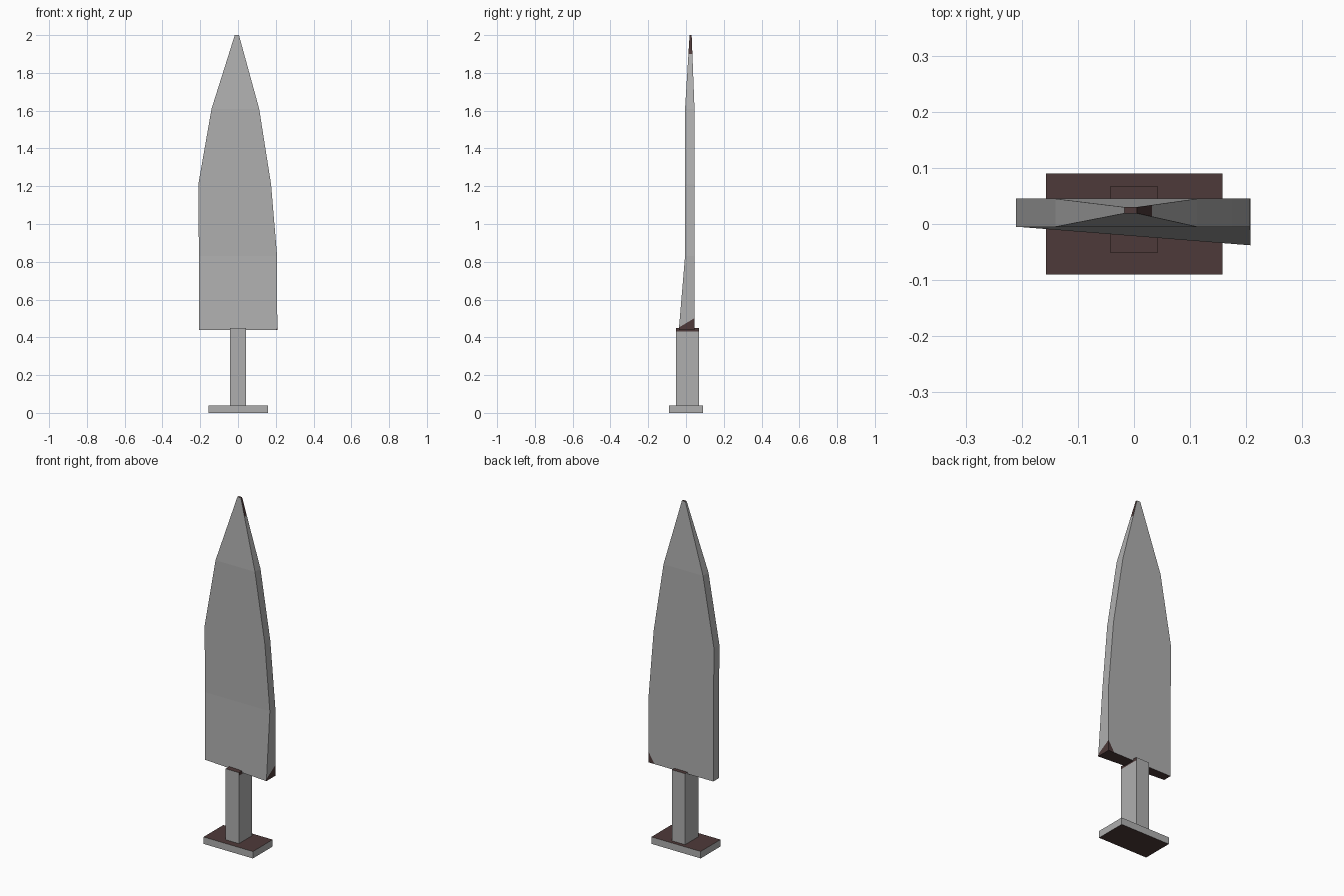
import bpy, bmesh
from mathutils import Vector

if "Cube" in bpy.data.objects:
    bpy.data.objects.remove(bpy.data.objects["Cube"])


def material(name, rgb):
    m = bpy.data.materials.new(name)
    m.diffuse_color = (*rgb, 1)
    m.use_nodes = True
    m.node_tree.nodes["Principled BSDF"].inputs["Base Color"].default_value = m.diffuse_color
    return m


MATS = [material("steel grey", (0.43, 0.43, 0.43)),
        material("dark brown", (0.076, 0.042, 0.041))]


def finish(name, bm, is_brown):
    """Colour faces by rule and make the object."""
    bmesh.ops.recalc_face_normals(bm, faces=bm.faces)
    for f in bm.faces:
        f.material_index = int(is_brown(f.calc_center_median(), f.normal))
    me = bpy.data.meshes.new(name)
    bm.to_mesh(me)
    bm.free()
    for m in MATS:
        me.materials.append(m)
    bpy.context.collection.objects.link(bpy.data.objects.new(name, me))


def cut(bm, co, no):
    bmesh.ops.bisect_plane(bm, geom=bm.verts[:] + bm.edges[:] + bm.faces[:],
                           plane_co=co, plane_no=no)


def box(x0, x1, y0, y1, z0, z1):
    bm = bmesh.new()
    bmesh.ops.create_cube(bm, size=1)
    for v in bm.verts:
        v.co = ((x0 + x1) / 2 + v.co.x * (x1 - x0),
                (y0 + y1) / 2 + v.co.y * (y1 - y0),
                (z0 + z1) / 2 + v.co.z * (z1 - z0))
    return bm


# Pommel plate: brown top and bottom
finish("pommel", box(-0.157, 0.158, -0.09, 0.09, 0, 0.04),
       lambda c, n: abs(n.z) > 0.9)

# Grip: brown top end and worn strip on the right side
bm = box(-0.042, 0.042, -0.052, 0.068, 0.04, 0.45)
cut(bm, (0, 0, 0.432), (0, 0, 1))
finish("grip", bm, lambda c, n: abs(n.z) > 0.9 or (n.x > 0.9 and c.z > 0.432))

# Blade: lofted sections (z, left x, right x, front-left y, front-right y, back y)
sections = [(0.44, -0.206, 0.208, -0.005, -0.038, 0.045),
            (0.83, -0.207, 0.207, -0.005, -0.005, 0.045),
            (1.21, -0.210, 0.175, -0.005, -0.005, 0.045),
            (1.61, -0.140, 0.112, -0.005, -0.005, 0.045),
            (2.00, -0.017, 0.005, 0.019, 0.019, 0.030)]
bm = bmesh.new()
rings = [[bm.verts.new(p) for p in
          ((xl, fl, z), (xr, fr, z), (xr, yb, z), (xl, yb, z))]
         for z, xl, xr, fl, fr, yb in sections]
for a, b in zip(rings, rings[1:]):
    for i in range(4):
        j = (i + 1) % 4
        bm.faces.new((a[i], a[j], b[j], b[i]))
bm.faces.new(rings[0][::-1])
bm.faces.new(rings[-1])

# Brown chipped corner and brown edge near the tip
corner = Vector((0.207, 0.045, 0.50))
normal = (Vector((0.17, 0.045, 0.44)) - corner).cross(
    Vector((0.207, -0.038, 0.45)) - corner)
if normal.z > 0:
    normal.negate()
cut(bm, corner, normal)
cut(bm, (0, 0, 1.9), (0, 0, 1))
finish("blade", bm, lambda c, n: abs(n.z) > 0.9
       or (c - corner).dot(normal) > 1e-7
       or (c.z > 1.9 and n.x > 0.7))
